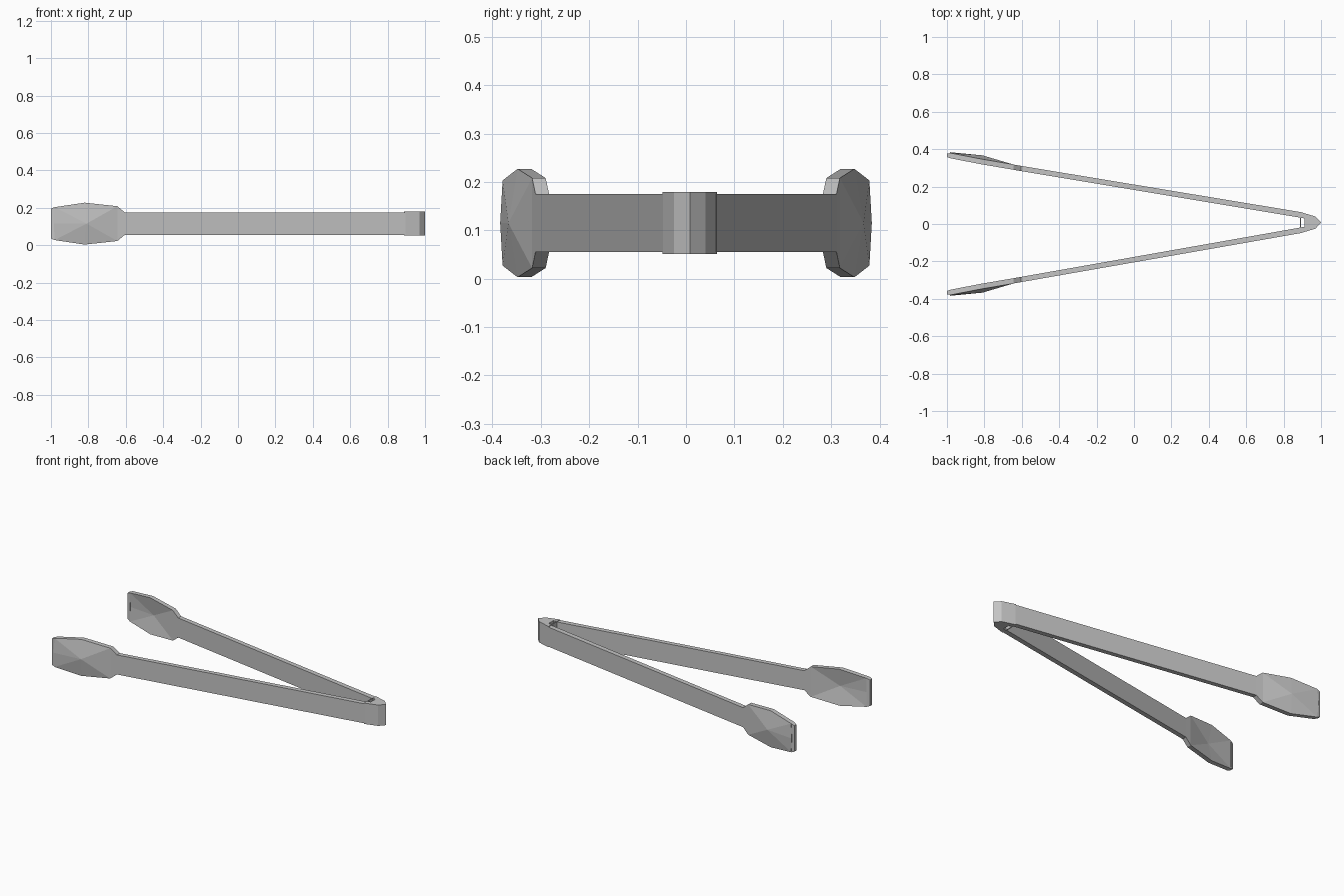
import bpy
import bmesh

cube = bpy.data.objects.get("Cube")
if cube:
    bpy.data.objects.remove(cube, do_unlink=True)

steel = bpy.data.materials.new("brushed grey steel")
steel.use_nodes = True
GREY = (0.55, 0.55, 0.55, 1)
steel.diffuse_color = GREY
steel.node_tree.nodes["Principled BSDF"].inputs["Base Color"].default_value = GREY

MID = 0.115      # mid height of the tongs
THICK = 0.028    # sheet thickness


def loft(name, first, last, apexes=None):
    """Bridge two matching rings; close each with a cap, or a fan to an apex."""
    bm = bmesh.new()
    rings = [[bm.verts.new(p) for p in ring] for ring in (first, last)]
    n = len(first)
    for i in range(n):
        j = (i + 1) % n
        bm.faces.new((rings[0][i], rings[0][j], rings[1][j], rings[1][i]))
        if apexes and i == 0:
            tips = [bm.verts.new(p) for p in apexes]
        if apexes:
            for ring, tip in zip(rings, tips):
                bm.faces.new((ring[i], ring[j], tip))
    if not apexes:
        for ring in rings:
            bm.faces.new(ring)
    bmesh.ops.recalc_face_normals(bm, faces=bm.faces)
    mesh = bpy.data.meshes.new(name)
    bm.to_mesh(mesh)
    bm.free()
    mesh.materials.append(steel)
    obj = bpy.data.objects.new(name, mesh)
    bpy.context.collection.objects.link(obj)
    return obj


def section(x, outer, inner, half):
    """Upright rectangle across an arm."""
    return [(x, y, MID + s * half) for y, s in
            ((outer, 1), (outer, -1), (inner, -1), (inner, 1))]


def prism(name, outline, half):
    """Plan outline extruded vertically about the mid height."""
    return loft(name, *[[(x, y, MID + s * half) for x, y in outline] for s in (-1, 1)])


def head_ring(side, inset):
    """Edge of the cupped gripping plate, going round from the neck."""
    upper = [(-0.645, 0.318, 0.093), (-0.82, 0.348, 0.112), (-0.98, 0.379, 0.088)]
    middle = [(-0.985, 0.384, 0)]
    lower = [(x, y, -z) for x, y, z in reversed(upper)]
    return [(x, side * (y - inset), MID + z)
            for x, y, z in upper + middle + lower + [(-0.645, 0.318, 0)]]


# Arms, flared necks and gripping heads
for label, side, hinge_y in (("left_right_pair_back", 1, 0.063), ("left_right_pair_front", -1, 0.048)):
    where = label.split("_")[-1]
    loft(where + "_arm",
         section(0.895, side * hinge_y, side * (hinge_y - 0.03), 0.06),
         section(-0.605, side * 0.311, side * (0.311 - THICK), 0.06))
    loft(where + "_neck",
         section(-0.605, side * 0.311, side * (0.311 - THICK), 0.06),
         section(-0.645, side * 0.318, side * (0.318 - THICK), 0.093))
    loft(where + "_gripping_head", head_ring(side, 0), head_ring(side, THICK),
         apexes=[(-0.81, side * y, MID) for y in (0.367, 0.367 - THICK)])
    # Narrowed lip closing the tip of the head
    loft(where + "_head_lip",
         section(-0.98, side * 0.379, side * (0.379 - THICK), 0.088),
         section(-1.0, side * 0.377, side * 0.358, 0.08))

# Hinge cap with a pointed nose, and the thin bar closing its slot
prism("hinge_cap", [(0.89, 0.064), (0.97, 0.04), (1.0, 0.008), (0.97, -0.025),
                    (0.89, -0.049), (0.89, -0.018), (0.912, -0.015),
                    (0.912, 0.03), (0.89, 0.033)], 0.064)
prism("hinge_slot_bar", [(0.888, 0.034), (0.893, 0.034), (0.893, -0.019), (0.888, -0.019)], 0.064)
